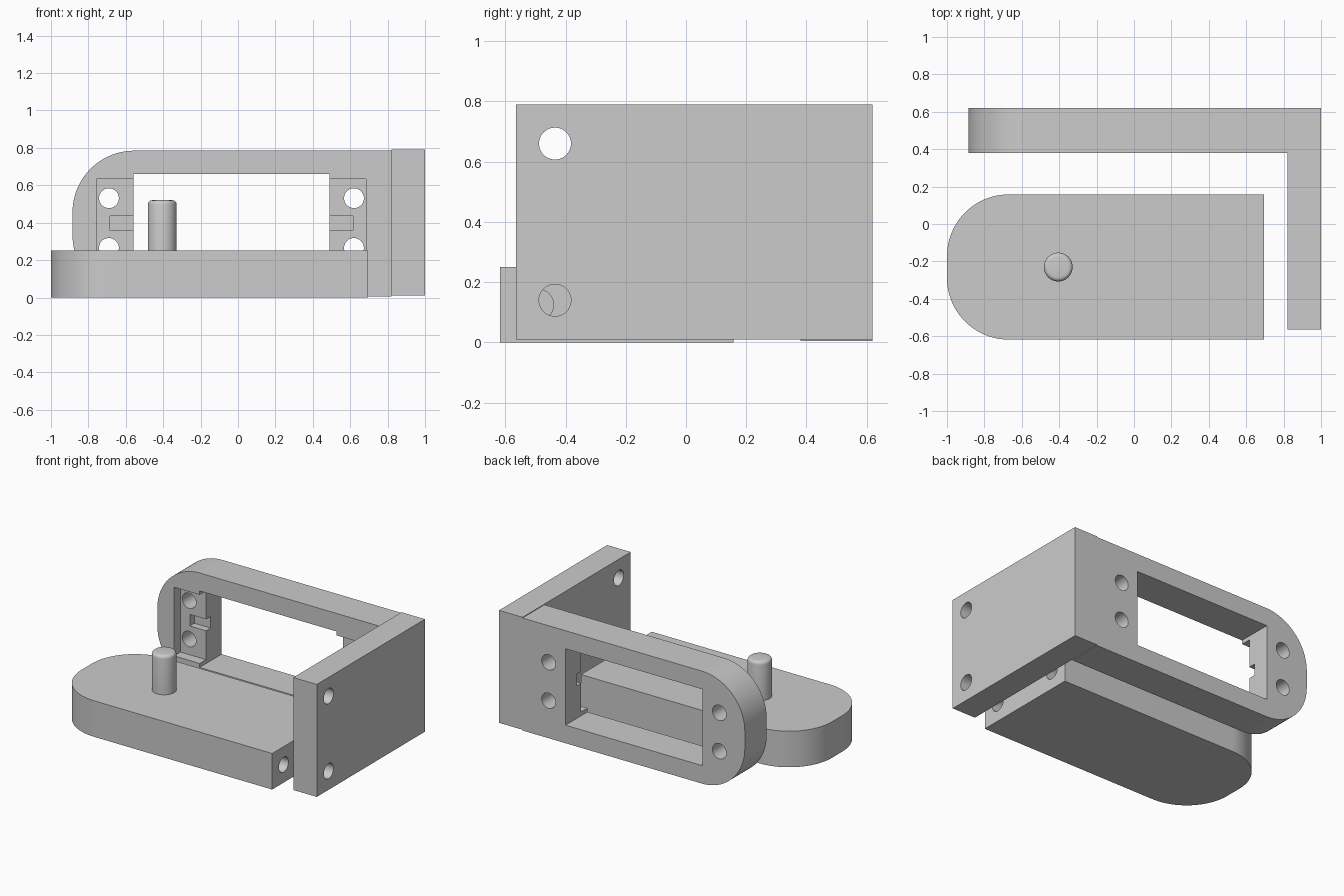
import bpy, bmesh
from math import pi, cos, sin, radians
from mathutils import Vector, Matrix

cube = bpy.data.objects.get("Cube")
if cube:
    bpy.data.objects.remove(cube, do_unlink=True)

grey = bpy.data.materials.new("plain grey")
grey.use_nodes = True
colour = (0.6, 0.6, 0.6, 1)
grey.diffuse_color = colour
grey.node_tree.nodes["Principled BSDF"].inputs["Base Color"].default_value = colour


def finish(name, bm):
    bmesh.ops.recalc_face_normals(bm, faces=bm.faces)
    mesh = bpy.data.meshes.new(name)
    bm.to_mesh(mesh)
    bm.free()
    mesh.materials.append(grey)
    ob = bpy.data.objects.new(name, mesh)
    bpy.context.collection.objects.link(ob)
    return ob


def box(name, low, high):
    bm = bmesh.new()
    low, high = Vector(low), Vector(high)
    bmesh.ops.create_cube(bm, size=1)
    for v in bm.verts:
        v.co = (low + high) / 2 + v.co * (high - low)
    return finish(name, bm)


def cylinder(name, centre, radius, length, axis="Z"):
    turn = {"X": Matrix.Rotation(pi / 2, 4, "Y"), "Y": Matrix.Rotation(pi / 2, 4, "X"),
            "Z": Matrix.Identity(4)}[axis]
    bm = bmesh.new()
    bmesh.ops.create_cone(bm, cap_ends=True, segments=40, radius1=radius, radius2=radius,
                          depth=length, matrix=Matrix.Translation(centre) @ turn)
    return finish(name, bm)


def rounded_slab(name, x0, x1, half, radius, place, depth):
    """Flat slab with both corners rounded at its x0 end."""
    outline = [(x1, -half), (x1, half)]
    for side in (1, -1):
        for i in range(25):
            a = pi / 2 + i / 24 * pi / 2 if side > 0 else pi + i / 24 * pi / 2
            outline.append((x0 + radius + radius * cos(a),
                            side * (half - radius) + radius * sin(a)))
    bm = bmesh.new()
    face = bm.faces.new([bm.verts.new(place(u, v)) for u, v in outline])
    new = bmesh.ops.extrude_face_region(bm, geom=[face])["geom"]
    bmesh.ops.translate(bm, vec=depth, verts=[g for g in new if isinstance(g, bmesh.types.BMVert)])
    return finish(name, bm)


def activate(ob):
    bpy.ops.object.select_all(action="DESELECT")
    ob.select_set(True)
    bpy.context.view_layer.objects.active = ob


def cut(ob, cutters):
    activate(ob)
    for c in cutters:
        mod = ob.modifiers.new("cut", "BOOLEAN")
        mod.operation, mod.solver, mod.object = "DIFFERENCE", "EXACT", c
        bpy.ops.object.modifier_apply(modifier=mod.name)
        bpy.data.objects.remove(c, do_unlink=True)


# Swinging arm with two blind holes in its square end
arm_y = -0.23
arm = rounded_slab("arm", -1, 0.695, 0.388, 0.33,
                   lambda u, v: (u, arm_y + v, 0), (0, 0, 0.25))
cut(arm, [cylinder("arm_hole", (0.695, arm_y + s * 0.262, 0.125), 0.052, 0.6, "X")
          for s in (-1, 1)])

# Upright pin with a softened top
pin = cylinder("pin", (-0.405, arm_y, 0.38), 0.077, 0.28)
activate(pin)
bm = bmesh.new()
bm.from_mesh(pin.data)
rim = [e for e in bm.edges if all(v.co.z > 0.5 for v in e.verts)]
bmesh.ops.bevel(bm, geom=rim, offset=0.022, segments=4, profile=0.5, affect="EDGES")
bm.to_mesh(pin.data)
bm.free()

# Motor frame: window, then ear pockets, grooves and screw holes at both ends
mid = 0.395
frame = rounded_slab("motor_frame", -0.885, 0.82, 0.39, 0.33,
                     lambda u, v: (u, 0.38, mid + v), (0, 0.24, 0))
cutters = [box("window", (-0.56, 0.3, 0.13), (0.49, 0.7, 0.66)),
           box("ear_pocket", (-0.757, 0.3, 0.157), (0.685, 0.45, 0.633)),
           box("groove", (-0.685, 0.3, 0.357), (0.615, 0.5, 0.437))]
for x in (-0.69, 0.62):
    for s in (-1, 1):
        cutters.append(cylinder("screw_hole", (x, 0.5, mid + 0.003 + s * 0.133), 0.053, 0.6, "Y"))
cut(frame, cutters)

# Mounting plate with two through holes
plate = box("mounting_plate", (0.82, -0.565, 0.01), (1, 0.62, 0.79))
cut(plate, [cylinder("plate_hole", (0.91, -0.435, 0.4 + s * 0.26), 0.053, 0.6, "X")
            for s in (-1, 1)])

for ob in (arm, pin, frame, plate):
    activate(ob)
    bpy.ops.object.shade_smooth_by_angle(angle=radians(30))
